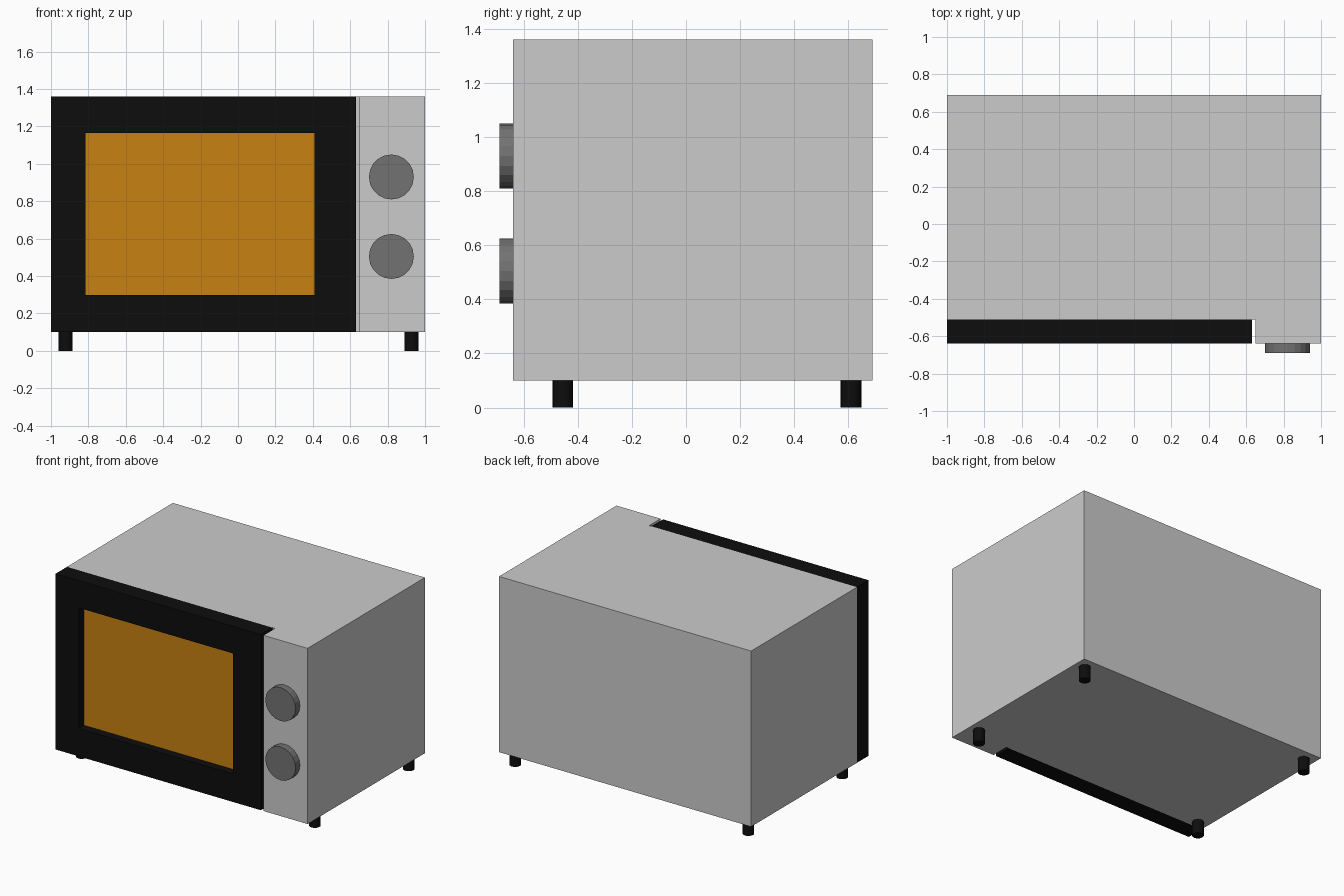
import bpy, bmesh, math

if "Cube" in bpy.data.objects:
    bpy.data.objects.remove(bpy.data.objects["Cube"])


def material(name, color):
    m = bpy.data.materials.new(name)
    m.diffuse_color = color
    m.use_nodes = True
    m.node_tree.nodes["Principled BSDF"].inputs["Base Color"].default_value = m.diffuse_color
    return m


black = material("black_plastic", (0.004, 0.004, 0.004, 1))
amber = material("amber_glass", (0.58, 0.22, 0.006, 1))
grey = material("knob_grey", (0.17, 0.17, 0.17, 1))


def finish(name, bm, mat=None):
    bmesh.ops.recalc_face_normals(bm, faces=bm.faces)
    me = bpy.data.meshes.new(name)
    bm.to_mesh(me)
    bm.free()
    ob = bpy.data.objects.new(name, me)
    bpy.context.collection.objects.link(ob)
    if mat:
        me.materials.append(mat)
    return ob


def extrude(bm, faces, vec):
    new = bmesh.ops.extrude_face_region(bm, geom=faces)["geom"]
    bmesh.ops.translate(bm, vec=vec, verts=[v for v in new if isinstance(v, bmesh.types.BMVert)])


def rect(bm, x0, x1, z0, z1, y):
    return [bm.verts.new((x, y, z)) for x, z in ((x0, z0), (x1, z0), (x1, z1), (x0, z1))]


def cylinder(name, loc, r, depth, sides, mat, rot=(0, 0, 0)):
    bpy.ops.mesh.primitive_cylinder_add(vertices=sides, radius=r, depth=depth, location=loc, rotation=rot)
    ob = bpy.context.object
    ob.name = name
    ob.data.materials.append(mat)
    return ob


# Housing: L-shaped plan including the control column, extruded upward
plan = [(-1, -0.51), (0.65, -0.51), (0.65, -0.64), (1, -0.64), (1, 0.69), (-1, 0.69)]
bm = bmesh.new()
base = bm.faces.new([bm.verts.new((x, y, 0.10)) for x, y in plan])
extrude(bm, [base], (0, 0, 1.26))
finish("housing", bm)

# Door frame: rectangular ring given thickness
bm = bmesh.new()
outer = rect(bm, -1, 0.63, 0.10, 1.36, -0.64)
inner = rect(bm, -0.815, 0.41, 0.30, 1.165, -0.64)
ring = [bm.faces.new((outer[i], outer[(i + 1) % 4], inner[(i + 1) % 4], inner[i])) for i in range(4)]
extrude(bm, ring, (0, 0.13, 0))
finish("door_frame", bm, black)

# Recessed window pane
bm = bmesh.new()
pane = bm.faces.new(rect(bm, -0.815, 0.41, 0.30, 1.165, -0.58))
extrude(bm, [pane], (0, 0.02, 0))
finish("door_window", bm, amber)

# Control knobs
for label, z in (("upper", 0.93), ("lower", 0.505)):
    cylinder(label + "_knob", (0.82, -0.665, z), 0.12, 0.05, 20, grey, (math.pi / 2, 0, 0))

# Feet
for side, x in (("left", -0.922), ("right", 0.928)):
    for end, y in (("front", -0.455), ("back", 0.61)):
        foot = cylinder(f"{end}_{side}_foot", (x, y, 0.05), 0.038, 0.10, 20, black)
        bpy.ops.object.shade_smooth_by_angle()
